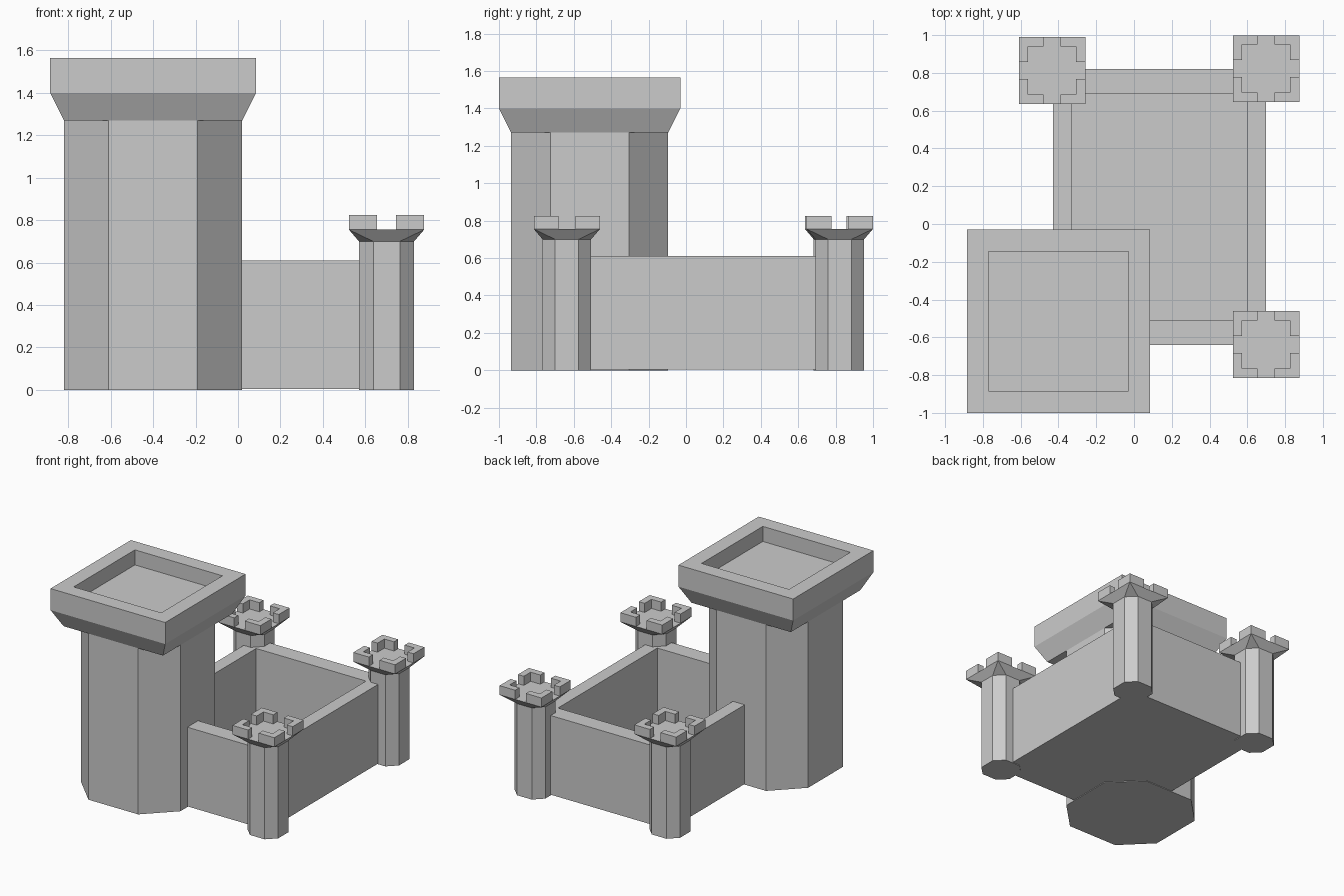
import bpy
import bmesh

cube = bpy.data.objects.get("Cube")
if cube:
    bpy.data.objects.remove(cube, do_unlink=True)

stone = bpy.data.materials.new("grey_stone")
stone.use_nodes = True
grey = (0.6, 0.6, 0.6, 1)
stone.diffuse_color = grey
stone.node_tree.nodes["Principled BSDF"].inputs["Base Color"].default_value = grey


def ring(hx, hy, cut, z):
    """Rectangle with corners cut off; a zero cut gives plain corners."""
    return [(hx, cut - hy, z), (hx, hy - cut, z), (hx - cut, hy, z), (cut - hx, hy, z),
            (-hx, hy - cut, z), (-hx, cut - hy, z), (cut - hx, -hy, z), (hx - cut, -hy, z)]


def skin(name, rings, location):
    """Join rings with side faces and cap both ends."""
    bm = bmesh.new()
    loops = [[bm.verts.new(p) for p in r] for r in rings]
    n = len(loops[0])
    bm.faces.new(loops[0])
    bm.faces.new(loops[-1])
    for a, b in zip(loops, loops[1:]):
        for i in range(n):
            j = (i + 1) % n
            bm.faces.new((a[i], a[j], b[j], b[i]))
    bmesh.ops.remove_doubles(bm, verts=bm.verts, dist=0.0001)
    bmesh.ops.recalc_face_normals(bm, faces=bm.faces)
    mesh = bpy.data.meshes.new(name)
    bm.to_mesh(mesh)
    bm.free()
    mesh.materials.append(stone)
    obj = bpy.data.objects.new(name, mesh)
    obj.location = location
    bpy.context.collection.objects.link(obj)
    return obj


# Keep: eight-sided shaft under a flared square head with a sunken roof
keep = (-0.40, -0.515, 0)
skin("keep_shaft", [ring(0.42, 0.42, 0.21, z) for z in (0, 1.275)], keep)
skin("keep_head", [ring(h, h, 0, z) for h, z in
                   ((0.42, 1.27), (0.485, 1.40), (0.485, 1.565), (0.37, 1.565), (0.37, 1.45))], keep)

# Courtyard: a walled rectangle, hollow down to a thin floor
skin("courtyard_walls", [ring(0.565, 0.73, 0, 0.005), ring(0.565, 0.73, 0, 0.61),
                         ring(0.465, 0.60, 0, 0.61), ring(0.465, 0.60, 0, 0.02)],
     (0.135, 0.09, 0))


# Corner turrets: eight-sided shaft flaring to a square deck with corner merlons
def turret(name, x, y):
    spot = (x, y, 0)
    skin(name + "_shaft", [ring(0.13, 0.13, 0.0675, z) for z in (0, 0.70)], spot)
    skin(name + "_head", [ring(0.13, 0.13, 0.0675, 0.70), ring(0.177, 0.177, 0, 0.755)], spot)
    o, i, g = 0.177, 0.127, 0.045
    outline = [(g, i), (g, o), (o, o), (o, g), (i, g), (i, i)]
    for sx in (-1, 1):
        for sy in (-1, 1):
            skin(name + "_merlon", [[(sx * px, sy * py, z) for px, py in outline]
                                    for z in (0.755, 0.825)], spot)


turret("front_left_turret", 0.70, -0.637)
turret("back_left_turret", 0.70, 0.822)
turret("back_right_turret", -0.433, 0.813)
